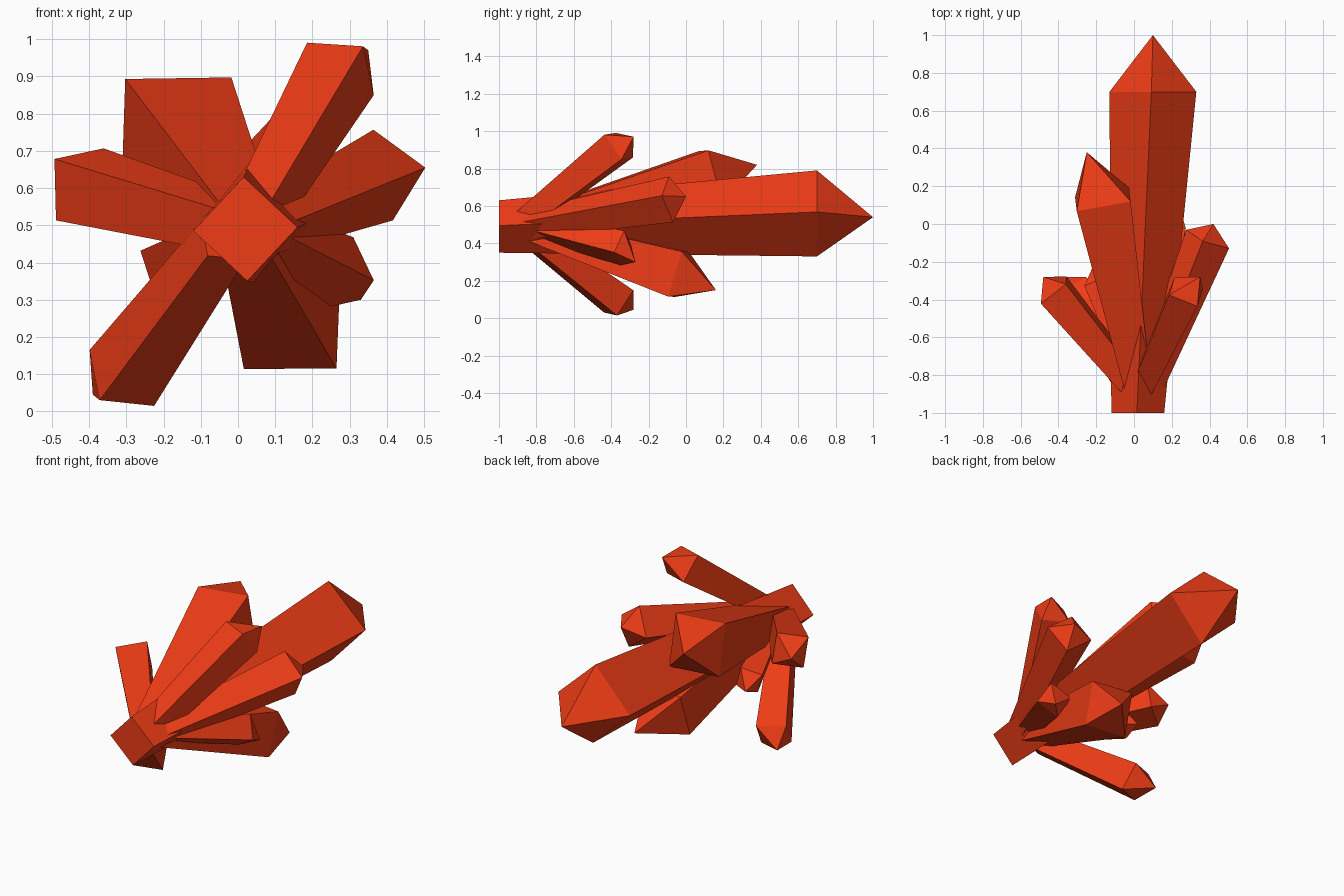
import bpy, bmesh
from math import cos, sin, radians, pi
from mathutils import Vector

if "Cube" in bpy.data.objects:
    bpy.data.objects.remove(bpy.data.objects["Cube"])

red = bpy.data.materials.new("red_crystal")
red.diffuse_color = (0.85, 0.045, 0.008, 1)
red.use_nodes = True
red.node_tree.nodes["Principled BSDF"].inputs["Base Color"].default_value = red.diffuse_color


def crystal(name, base, shoulder, tip, r_base, r_top, angle, axis=None):
    """Four-sided shard: small base ring, wider shoulder ring, pointed tip."""
    base, shoulder, tip = Vector(base), Vector(shoulder), Vector(tip)
    d = Vector(axis) if axis else (shoulder - base)
    d.normalize()
    a = radians(angle)
    u = Vector((cos(a), 0, sin(a)))
    u = (u - d * u.dot(d)).normalized()
    v = u.cross(d)
    bm = bmesh.new()
    rings = []
    for c, r in ((base, r_base), (shoulder, r_top)):
        rings.append([bm.verts.new(c + r * (u * cos(k * pi / 2) + v * sin(k * pi / 2)))
                      for k in range(4)])
    lo, hi = rings
    top = bm.verts.new(tip)
    bm.faces.new(lo)
    for k in range(4):
        n = (k + 1) % 4
        bm.faces.new((lo[k], lo[n], hi[n], hi[k]))
        bm.faces.new((hi[k], hi[n], top))
    bmesh.ops.recalc_face_normals(bm, faces=bm.faces)
    me = bpy.data.meshes.new(name)
    bm.to_mesh(me)
    bm.free()
    me.materials.append(red)
    ob = bpy.data.objects.new(name, me)
    bpy.context.collection.objects.link(ob)


# Central shard, square to the y axis
crystal("main_crystal", (0.02, -1, 0.49), (0.1, 0.7, 0.56), (0.1, 1, 0.54), 0.14, 0.23, 92, (0, 1, 0))
# Two large side shards
crystal("upper_left_large_crystal", (0.02, -0.86, 0.49), (-0.165, 0.13, 0.755), (-0.25, 0.38, 0.82), 0.10, 0.205, 45)
crystal("lower_large_crystal", (0.02, -0.86, 0.49), (0.145, -0.04, 0.235), (0.22, 0.16, 0.15), 0.09, 0.178, 45)
# Slim shards around the root
crystal("upper_right_crystal", (0.05, -0.85, 0.53), (0.275, -0.36, 0.92), (0.35, -0.28, 0.97), 0.08, 0.115, 135)
crystal("lower_left_crystal", (-0.04, -0.85, 0.46), (-0.312, -0.36, 0.09), (-0.39, -0.28, 0.045), 0.08, 0.115, 135)
crystal("left_crystal", (-0.02, -0.84, 0.5), (-0.425, -0.35, 0.61), (-0.48, -0.28, 0.6), 0.085, 0.12, 45)
crystal("right_crystal", (0.08, -0.85, 0.5), (0.39, -0.08, 0.635), (0.42, 0, 0.65), 0.08, 0.125, 100)
crystal("lower_right_crystal", (0.05, -0.85, 0.5), (0.28, -0.34, 0.375), (0.33, -0.27, 0.30), 0.065, 0.098, 75)
crystal("small_rear_crystal", (0, -0.85, 0.5), (-0.19, -0.31, 0.39), (-0.22, -0.23, 0.36), 0.055, 0.085, 60)
